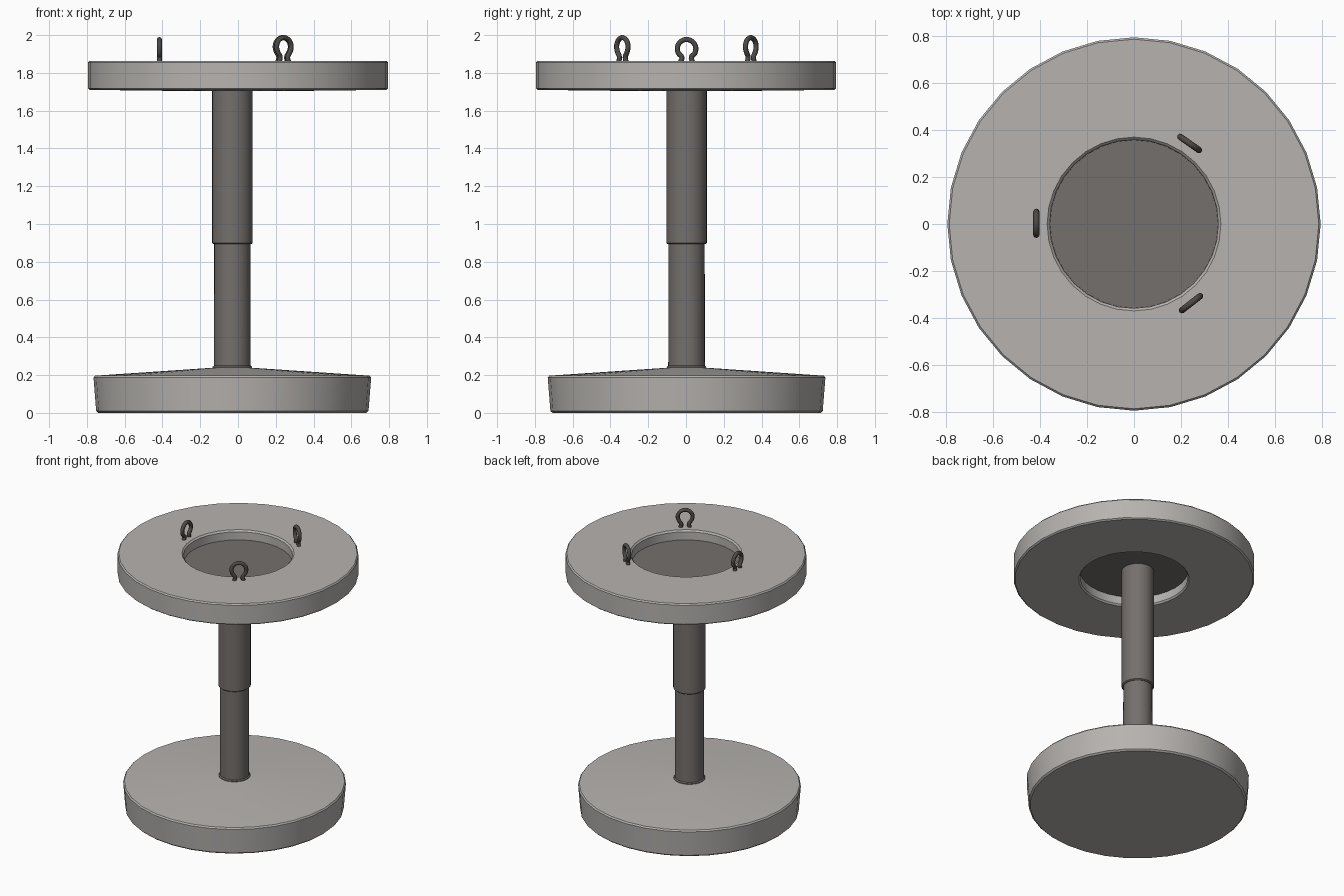
import bpy, bmesh, math
from mathutils import Matrix

if "Cube" in bpy.data.objects:
    bpy.data.objects.remove(bpy.data.objects["Cube"])


def mat(name, col):
    m = bpy.data.materials.new(name)
    m.diffuse_color = (*col, 1)
    m.use_nodes = True
    m.node_tree.nodes["Principled BSDF"].inputs["Base Color"].default_value = m.diffuse_color
    return m


light = mat("light_grey_metal", (0.47, 0.45, 0.43))
dark = mat("dark_grey_metal", (0.175, 0.16, 0.15))
iron = mat("hook_iron", (0.075, 0.067, 0.06))


def finish(name, me, material, angle=30):
    me.materials.clear()
    me.materials.append(material)
    me.shade_smooth()
    me.set_sharp_from_angle(angle=math.radians(angle))
    ob = bpy.data.objects.new(name, me)
    bpy.context.collection.objects.link(ob)
    return ob


def lathe(name, profile, material, centre=(0, 0), seg=32, closed=False):
    """Spin an (r, z) profile round the vertical; open profiles get end caps."""
    bm = bmesh.new()
    rings = [[bm.verts.new((centre[0] + r * math.cos(2 * math.pi * i / seg),
                            centre[1] + r * math.sin(2 * math.pi * i / seg), z))
              for i in range(seg)] for r, z in profile]
    pairs = list(zip(rings, rings[1:]))
    if closed:
        pairs.append((rings[-1], rings[0]))
    else:
        bm.faces.new(rings[0][::-1])
        bm.faces.new(rings[-1])
    for a, b in pairs:
        for i in range(seg):
            j = (i + 1) % seg
            bm.faces.new((a[i], a[j], b[j], b[i]))
    bmesh.ops.recalc_face_normals(bm, faces=bm.faces)
    me = bpy.data.meshes.new(name)
    bm.to_mesh(me)
    bm.free()
    return finish(name, me, material)


AXIS = (-0.03, 0.003)  # stand sits slightly off the seat centre

# Heavy base with shallow conical top
lathe("base", [(0.71, 0.0), (0.721, 0.01), (0.735, 0.187), (0.727, 0.197),
               (0.09, 0.24)], light, AXIS)

# Telescoping column
lathe("lower_column", [(0.104, 0.23), (0.104, 0.244), (0.097, 0.25), (0.096, 0.91)],
      dark, AXIS)
lathe("upper_column", [(0.1, 0.893), (0.107, 0.899), (0.107, 1.785)], dark, AXIS)

# Ring-shaped top with bevelled edges
lathe("top_ring", [(0.365, 1.705), (0.785, 1.710), (0.795, 1.718), (0.795, 1.855),
                   (0.787, 1.864), (0.370, 1.864), (0.359, 1.853), (0.356, 1.716)],
      light, closed=True)

# Recessed plate inside the ring
lathe("centre_plate", [(0.359, 1.775), (0.359, 1.795)], dark)


# Omega-shaped hooks
def hook(name, x, y, angle, top):
    cu = bpy.data.curves.new(name, 'CURVE')
    cu.dimensions = '3D'
    cu.bevel_depth = 0.0135
    cu.bevel_resolution = 2
    cu.use_fill_caps = True
    cu.resolution_u = 4
    r, cz = 0.049, top - 0.0625
    arc = [(r * math.cos(math.radians(a)), cz + r * math.sin(math.radians(a)))
           for a in range(-30, 211, 30)]
    pts = [(0.033, 1.856), (0.025, 1.883)] + arc + [(-0.025, 1.883), (-0.033, 1.856)]
    sp = cu.splines.new('BEZIER')
    sp.bezier_points.add(len(pts) - 1)
    for bp, (s, z) in zip(sp.bezier_points, pts):
        bp.co = (0, s, z)
        bp.handle_left_type = bp.handle_right_type = 'AUTO'
    tmp = bpy.data.objects.new(name + "_path", cu)
    bpy.context.collection.objects.link(tmp)
    dg = bpy.context.evaluated_depsgraph_get()
    me = bpy.data.meshes.new_from_object(tmp.evaluated_get(dg))
    bpy.data.objects.remove(tmp)
    me.transform(Matrix.Translation((x, y, 0)) @ Matrix.Rotation(math.radians(angle), 4, 'Z'))
    finish(name, me, iron, 50)


hook("hook_left", -0.416, 0.003, 180, 1.99)
hook("hook_back_right", 0.237, 0.343, 55, 2.0)
hook("hook_front_right", 0.243, -0.337, -52, 2.0)
